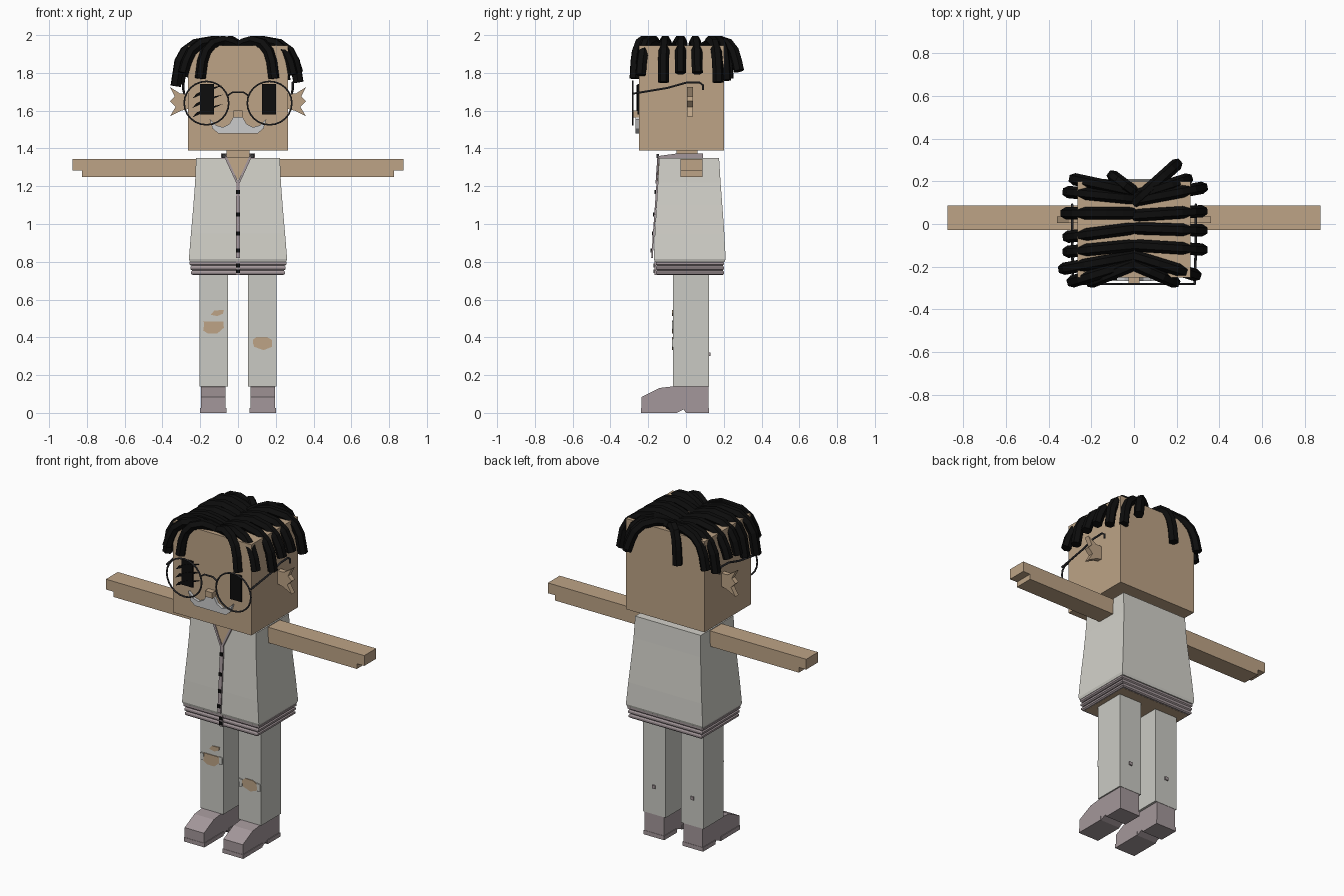
import bpy, bmesh, math
from mathutils import Vector

cube = bpy.data.objects.get("Cube")
if cube:
    bpy.data.objects.remove(cube, do_unlink=True)


def material(name, r, g, b):
    m = bpy.data.materials.new(name)
    m.use_nodes = True
    m.diffuse_color = (r, g, b, 1)
    m.node_tree.nodes["Principled BSDF"].inputs["Base Color"].default_value = (r, g, b, 1)
    return m


SKIN = material("tan skin", .51, .37, .24)
SHIRT = material("off white shirt", .65, .64, .59)
PANTS = material("pale grey trousers", .59, .59, .55)
MAUVE = material("mauve trim", .37, .31, .325)
BLACK = material("black", .004, .004, .004)
METAL = material("dark grey metal", .045, .045, .05)
WHITE = material("white moustache", .6, .6, .6)


def finish(name, bm, mat):
    bmesh.ops.recalc_face_normals(bm, faces=bm.faces)
    mesh = bpy.data.meshes.new(name)
    bm.to_mesh(mesh)
    bm.free()
    mesh.materials.append(mat)
    ob = bpy.data.objects.new(name, mesh)
    bpy.context.collection.objects.link(ob)
    return ob


def box(name, x, y, z, mat):
    return prism(name, [(x[0], z[0]), (x[1], z[0]), (x[1], z[1]), (x[0], z[1])], y, mat)


def prism(name, pts, span, mat, axis="y", slope=0):
    """Extrude a profile: (x, z) along y, or (y, z) along x; slope leans it in y."""
    bm = bmesh.new()
    rings = []
    for s in span:
        if axis == "y":
            rings.append([bm.verts.new((a, s + slope * (b - 1.35), b)) for a, b in pts])
        else:
            rings.append([bm.verts.new((s, a, b)) for a, b in pts])
    n = len(pts)
    bm.faces.new(rings[0])
    bm.faces.new(rings[1][::-1])
    for i in range(n):
        j = (i + 1) % n
        bm.faces.new((rings[0][i], rings[0][j], rings[1][j], rings[1][i]))
    return finish(name, bm, mat)


def loft(name, rings, mat):
    """Stack of rectangles given as (z, half width, front y, back y)."""
    bm = bmesh.new()
    rows = [[bm.verts.new(p) for p in ((-w, f, z), (w, f, z), (w, b, z), (-w, b, z))]
            for z, w, f, b in rings]
    bm.faces.new(rows[0])
    bm.faces.new(rows[-1])
    for lo, hi in zip(rows, rows[1:]):
        for i in range(4):
            j = (i + 1) % 4
            bm.faces.new((lo[i], lo[j], hi[j], hi[i]))
    return finish(name, bm, mat)


def tube(name, pts, radius, mat, closed=False, res=1):
    cu = bpy.data.curves.new(name, "CURVE")
    cu.dimensions = "3D"
    cu.bevel_depth = radius
    cu.bevel_resolution = res
    cu.use_fill_caps = True
    sp = cu.splines.new("POLY")
    sp.points.add(len(pts) - 1)
    for p, co in zip(sp.points, pts):
        p.co = (*co, 1)
    sp.use_cyclic_u = closed
    tmp = bpy.data.objects.new(name + "_path", cu)
    bpy.context.collection.objects.link(tmp)
    dg = bpy.context.evaluated_depsgraph_get()
    mesh = bpy.data.meshes.new_from_object(tmp.evaluated_get(dg))
    bpy.data.objects.remove(tmp, do_unlink=True)
    mesh.materials.clear()
    mesh.materials.append(mat)
    for f in mesh.polygons:
        f.use_smooth = False
    ob = bpy.data.objects.new(name, mesh)
    bpy.context.collection.objects.link(ob)
    return ob


def flip(pts, s):
    return [(s * a, b) for a, b in pts]


# Head and neck
box("head", (-.265, .265), (-.25, .2), (1.39, 1.945), SKIN)
box("neck", (-.06, .06), (-.05, .06), (1.3, 1.4), SKIN)
box("nose", (-.025, .025), (-.285, -.25), (1.565, 1.6), SKIN)

# Shirt with ribbed hem
loft("shirt", [(.8, .255, -.165, .205), (.815, .26, -.17, .21), (.95, .249, -.165, .203),
               (1.1, .236, -.156, .192), (1.22, .227, -.149, .183), (1.35, .222, -.142, .175)], SHIRT)
box("waist", (-.235, .235), (-.145, .185), (.729, .81), SKIN)
for i in range(3):
    z = .73 + i * .025
    w = .24 + i * .004
    loft("hem_rib", [(z, w, -.155, .195), (z + .006, w + .008, -.16, .2),
                     (z + .017, w + .008, -.16, .2), (z + .025, w, -.155, .195)], MAUVE)

# Open collar, placket and buttons
prism("neck_opening", [(-.06, 1.352), (0, 1.23), (.06, 1.352)], (-.147, -.14), SKIN, slope=.07)
prism("placket", [(-.011, .82), (.011, .82), (.011, 1.23), (-.011, 1.23)],
      (-.147, -.139), MAUVE, slope=.07)
box("hem_placket", (-.011, .011), (-.166, -.158), (.73, .81), MAUVE)
for z in (1.17, 1.05, .95, .86):
    y = -.142 + .07 * (z - 1.35)
    box("button", (-.01, .01), (y - .011, y), (z - .01, z + .01), BLACK)
for z in (.75, .78):
    box("hem_button", (-.01, .01), (-.171, -.16), (z - .01, z + .01), BLACK)
for s in (-1, 1):
    prism("collar_edge", flip([(.06, 1.36), (.075, 1.36), (.008, 1.215), (0, 1.225)], s),
          (-.152, -.142), MAUVE, slope=.07)
    prism("collar_side", [(-.145, 1.345), (-.145, 1.36), (-.05, 1.373), (.09, 1.373), (.09, 1.345)],
          (s * .062, s * .09), MAUVE, axis="x")
    box("collar_stud", sorted((s * .066, s * .086)), (-.155, -.143), (1.35, 1.37), METAL)
box("collar_back", (-.09, .09), (.065, .09), (1.345, 1.373), MAUVE)

# Arms, legs and shoes
SHOE = [(-.235, 0), (-.235, .085), (-.14, .132), (-.07, .14), (.12, .14), (.12, 0),
        (0, 0), (-.012, .018), (-.05, 0)]
for s in (-1, 1):
    prism("arm", flip([(.2, 1.25), (.825, 1.25), (.825, 1.282), (.875, 1.282),
                       (.875, 1.345), (.2, 1.345)], s), (-.028, .087), SKIN)
    box("leg", sorted((s * .052, s * .205)), (-.068, .122), (.14, .76), PANTS)
    prism("shoe", SHOE, (s * .066, s * .197), MAUVE, axis="x")
    box("shoe_sole", sorted((s * .062, s * .201)), (-.237, -.05), (0, .025), MAUVE)
    box("heel_sole", sorted((s * .062, s * .201)), (0, .122), (0, .025), MAUVE)
    box("calf_patch", sorted((s * .12, s * .14)), (.122, .129), (.3, .32), MAUVE)

# Ripped knees
HOLES = {
    "right_knee_hole": [(-.185, .485), (-.19, .44), (-.16, .42), (-.11, .42), (-.07, .455), (-.065, .485)],
    "right_thigh_hole": [(-.145, .52), (-.125, .542), (-.075, .545), (-.08, .525), (-.11, .512)],
    "left_knee_hole": [(.075, .385), (.1, .403), (.15, .403), (.185, .385), (.18, .35), (.135, .332), (.085, .35)],
}
for name, pts in HOLES.items():
    prism(name, pts, (-.073, -.067), SKIN)
for x, z in ((-.192, .46), (-.066, .465), (.068, .37), (.19, .37)):
    prism("torn_flap", [(x - .012, z + .025), (x + .012, z + .02), (x + .01, z - .02),
                        (x - .008, z - .025)], (-.075, -.067), PANTS)

# Face
for s in (-1, 1):
    box("eye", sorted((s * .128, s * .202)), (-.258, -.249), (1.58, 1.74), BLACK)
    prism("moustache", flip([(.15, 1.555), (.135, 1.505), (.105, 1.48), (0, 1.48), (0, 1.57),
                             (.025, 1.565), (.045, 1.53), (.08, 1.512), (.115, 1.522)], s),
          (-.268, -.249), WHITE)
    prism("ear", flip([(.26, 1.69), (.305, 1.69), (.36, 1.725), (.335, 1.675), (.36, 1.65),
                       (.33, 1.62), (.36, 1.57), (.3, 1.6), (.26, 1.61)], s), (.005, .036), SKIN)
for z in (1.6, 1.65, 1.7):
    prism("eye_slash", [(-.24, z - .035), (-.08, z + .035), (-.15, z + .02), (-.22, z - .01)],
          (-.262, -.254), BLACK)

# Round glasses
for s in (-1, 1):
    ring = [(s * .167 + .118 * math.cos(a), -.282, 1.64 + .115 * math.sin(a))
            for a in (i * math.tau / 24 for i in range(24))]
    tube("glasses_rim", ring, .005, METAL, closed=True)
    tube("glasses_temple", [(s * .285, -.282, 1.69), (s * .29, -.1, 1.72), (s * .29, .0, 1.748),
                            (s * .29, .07, 1.75), (s * .29, .09, 1.735), (s * .29, .09, 1.71)],
         .006, METAL)
tube("glasses_bridge", [(-.055, -.282, 1.68), (-.03, -.282, 1.697), (.03, -.282, 1.697),
                        (.055, -.282, 1.68)], .005, METAL)

# Hair locks: root y, tip x, tip y, tip z
PROFILE = [(0, 1.937), (.18, 1.958), (.4, 1.971), (.68, 1.955), (.85, 1.915), (.94, 1.86)]
LOCKS = [
    (.15, -.28, .21, 1.78), (.12, -.31, .15, 1.75), (.05, -.32, .05, 1.8),
    (-.02, -.31, -.06, 1.78), (-.1, -.31, -.13, 1.74), (-.15, -.33, -.21, 1.73),
    (-.18, -.29, -.27, 1.8), (-.19, -.2, -.272, 1.77),
    (.13, .25, .21, 1.76), (.11, .32, .17, 1.75), (.04, .32, .06, 1.8),
    (-.02, .32, -.03, 1.8), (-.1, .32, -.12, 1.75), (-.15, .29, -.24, 1.79),
    (-.19, .19, -.272, 1.77), (.1, .2, .28, 1.81), (.15, -.1, .225, 1.77)]
for y0, ex, ey, ez in LOCKS:
    root, tip = Vector((0, y0, 0)), Vector((ex, ey, 0))
    pts = [root.lerp(tip, t) + Vector((0, 0, z)) for t, z in PROFILE]
    pts.append(tip + Vector((0, 0, ez)))
    tube("hair_lock", pts, .029, BLACK)
